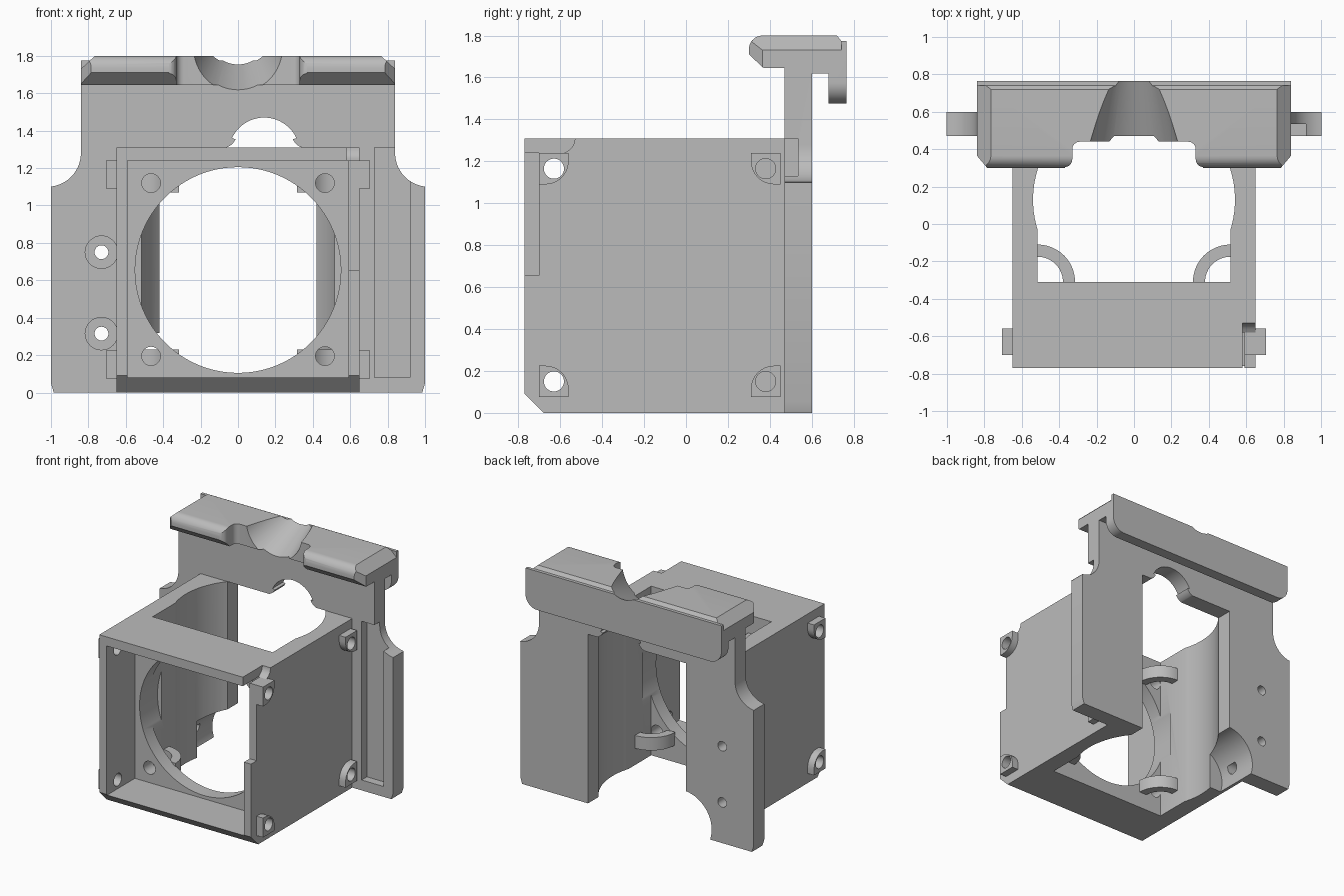
import bpy, bmesh, math

cube = bpy.data.objects.get("Cube")
if cube:
    bpy.data.objects.remove(cube)

grey = bpy.data.materials.new("light grey plastic")
grey.use_nodes = True
COLOUR = (0.5, 0.5, 0.5, 1)
grey.diffuse_color = COLOUR
grey.node_tree.nodes["Principled BSDF"].inputs["Base Color"].default_value = COLOUR


def loft(name, axis, pts_a, lo, pts_b, hi):
    """Solid between two matching outlines lying across the given axis."""
    place = {"x": lambda u, v, t: (t, u, v),
             "y": lambda u, v, t: (u, t, v),
             "z": lambda u, v, t: (u, v, t)}[axis]
    bm = bmesh.new()
    a = [bm.verts.new(place(u, v, lo)) for u, v in pts_a]
    b = [bm.verts.new(place(u, v, hi)) for u, v in pts_b]
    bm.faces.new(a)
    bm.faces.new(b[::-1])
    for i in range(len(a)):
        j = (i + 1) % len(a)
        bm.faces.new((a[i], b[i], b[j], a[j]))
    bmesh.ops.recalc_face_normals(bm, faces=bm.faces)
    mesh = bpy.data.meshes.new(name)
    bm.to_mesh(mesh)
    bm.free()
    mesh.materials.append(grey)
    obj = bpy.data.objects.new(name, mesh)
    bpy.context.collection.objects.link(obj)
    return obj


def prism(name, axis, pts, lo, hi):
    return loft(name, axis, pts, lo, pts, hi)


def arc(cu, cv, r, start, end, n=12):
    steps = [math.radians(start + (end - start) * i / n) for i in range(n + 1)]
    return [(cu + r * math.cos(t), cv + r * math.sin(t)) for t in steps]


def circle(cu, cv, r, n=64):
    return arc(cu, cv, r, 0, 360, n)[:-1]


def rect(u0, u1, v0, v1):
    return [(u0, v0), (u1, v0), (u1, v1), (u0, v1)]


def flip(pts, s):
    return [(s * u, v) for u, v in pts]


def combine(obj, tool, operation="DIFFERENCE"):
    """Apply one boolean and remove the tool."""
    mod = obj.modifiers.new("boolean", "BOOLEAN")
    mod.operation = operation
    mod.solver = "EXACT"
    mod.object = tool
    graph = bpy.context.evaluated_depsgraph_get()
    mesh = bpy.data.meshes.new_from_object(obj.evaluated_get(graph))
    obj.modifiers.clear()
    obj.data = mesh
    bpy.data.objects.remove(tool)


def cut(obj, axis, pts, lo, hi):
    combine(obj, prism("cutter", axis, pts, lo, hi))


# Fan housing: box with front recess, round fan opening and vertical duct
body = prism("fan_housing", "x",
             [(-.77, .09), (-.68, 0), (.47, 0), (.47, 1.31), (-.77, 1.31)], -.65, .65)
cut(body, "y", rect(-.59, .59, .08, 1.24), -.9, -.42)
cut(body, "y", circle(0, .655, .55, 96), -.5, -.2)
half = math.degrees(math.asin(.44 / .54))
cut(body, "z", arc(0, .13, .54, -half, 180 + half, 72), -.1, 1.4)
for s in (-1, 1):
    cut(body, "z", flip(rect(.25, .515, -.31, -.02), s), -.1, 1.4)
    for z in (.195, 1.12):
        cut(body, "y", circle(s * .465, z, .05, 32), -.5, -.25)

# Cable relief on one side wall
cut(body, "x", rect(-.9, -.7, .655, 1.26), .58, .8)
cut(body, "x", [(-.9, 1.24), (-.58, 1.24)] + arc(-.6, 1.31, .07, -60, 0, 6)
    + [(-.53, 1.4), (-.9, 1.4)], .58, .8)

# Side lugs, each with one corner rounded towards the panel centre
for s in (-1, 1):
    for y in (-.63, .38):
        for z in (.15, 1.165):
            iy, iz = (1 if y < 0 else -1), (1 if z < .6 else -1)
            outline = [(-.07, .075), (-.07, -.075), (.07, -.075)]
            outline += arc(-.04, -.035, .11, 0, 90, 8)
            lug = prism("side_lug", "x", [(y + iy * u, z + iz * v) for u, v in outline],
                        s * .64, s * .705)
            combine(body, lug, "UNION")
            cut(body, "x", circle(y, z, .048, 32), s * (.5 if y < 0 else .62), s * .8)

# Back plate with shoulders
side = [(.985, 0), (1, .05), (1, 1.1)] + arc(1.02, 1.28, .18, 264, 180, 14) + [(.84, 1.7)]
plate = prism("back_plate", "y", side + flip(side, -1)[::-1], .47, .60)

# Hooked rail along the top
rail = prism("top_rail", "x",
             [(.30, 1.71), (.30, 1.735)] + arc(.365, 1.735, .065, 165, 90, 6)
             + [(.72, 1.80), (.74, 1.775), (.765, 1.775), (.765, 1.475), (.68, 1.475),
                (.68, 1.62), (.60, 1.62), (.47, 1.645), (.37, 1.645)], -.84, .84)
for s in (-1, 1):
    cut(rail, "y", flip([(.765, 1.80), (.84, 1.73), (.9, 1.73), (.9, 1.9), (.765, 1.9)], s),
        .2, .741)
    cut(rail, "z", flip([(.785, .30), (.84, .365), (.9, .365), (.9, .2), (.785, .2)], s),
        1.5, 1.9)
    cut(rail, "y", flip(arc(.74, 1.575, .1, 0, -90) + [(.74, 1.4), (.9, 1.4), (.9, 1.575)], s),
        .675, .8)
# Front notch of the rail, with rounded corners
notch = arc(.37, .345, .04, 270, 180, 6) + arc(.29, .40, .04, 0, 90, 6)
cut(rail, "z", [(.37, .2)] + notch + flip(notch, -1)[::-1] + [(-.37, .2)], 1.5, 1.9)
combine(plate, rail, "UNION")
# Flared scoop through the rail
combine(plate, loft("cutter", "y", circle(0, 1.84, .24), .43, circle(0, 1.92, .15), .80))

# Window, arch and clearance curve in the plate
cut(plate, "y", rect(-.42, .42, -.1, 1.31), .4, .7)
cut(plate, "y", arc(-.09, 1.39, .085, 270, 335, 8) + arc(.14, 1.28, .19, 155, 25, 24)
    + arc(.37, 1.39, .085, 205, 270, 8) + [(.37, 1.2), (-.09, 1.2)], .4, .7)
cut(plate, "y", circle(-.40, .08, .24), .4, .7)
cut(body, "y", circle(-.40, .08, .24), .25, .6)

# Screw holes and counterbores, and the slot on the other side
for z in (.315, .75):
    cut(plate, "y", circle(-.73, z, .037, 32), .4, .7)
    cut(plate, "y", circle(-.73, z, .087, 32), .4, .50)
cut(plate, "y", rect(.73, .92, .08, 1.31), .4, .535)

# Quarter rings in the duct corners
rings = []
for s in (-1, 1):
    for z in (.13, 1.07):
        section = arc(.515, -.31, .20, 88, 182) + arc(.515, -.31, .135, 182, 88)
        ring = prism("corner_ring", "z", flip(section, s), z, z + .1)
        rings.append(ring)

bpy.ops.object.select_all(action="DESELECT")
for obj in [body, plate] + rings:
    obj.select_set(True)
bpy.context.view_layer.objects.active = body
bpy.ops.object.shade_smooth_by_angle(angle=math.radians(25))
